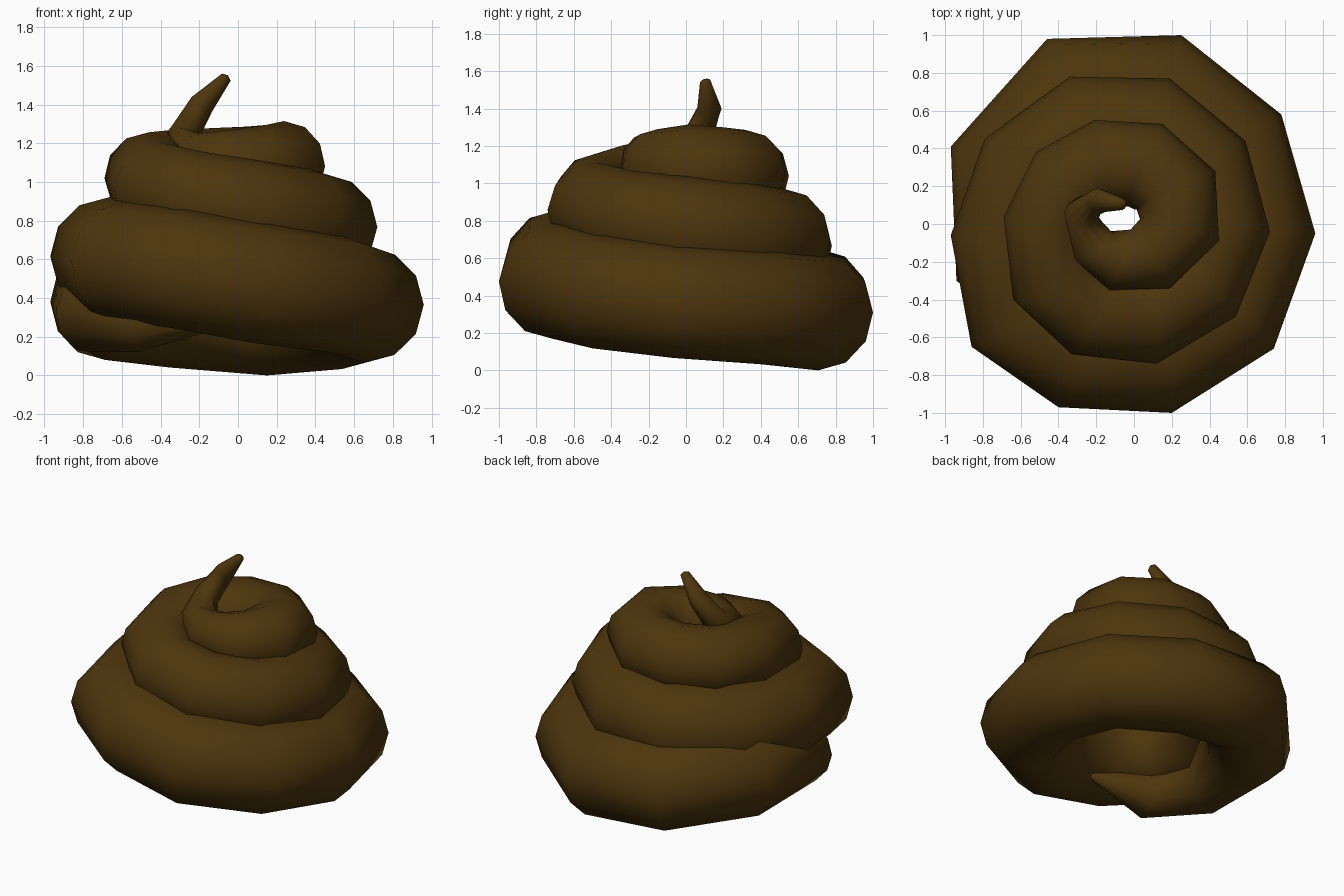
import bpy
import bmesh
from math import cos, sin, tau
from mathutils import Vector

SIDES = 12

if "Cube" in bpy.data.objects:
    bpy.data.objects.remove(bpy.data.objects["Cube"], do_unlink=True)

# Outer edge of the coil seen from above, from the tucked-in start to the curl
start = [(-.07, -.54), (-.54, -.64), (-.94, -.3)]
lower_turn = [(-.97, .41), (-.46, .98), (.25, 1), (.78, .58), (.96, -.05),
              (.74, -.66), (.2, -1), (-.4, -.97), (-.86, -.65), (-.97, -.06)]
middle_turn = [(-.79, .45), (-.34, .78), (.19, .77), (.59, .44), (.72, -.04),
               (.54, -.49), (.12, -.74), (-.33, -.69), (-.64, -.4), (-.69, .04)]
upper_turn = [(-.52, .38), (-.21, .55), (.15, .53), (.43, .28), (.45, -.09),
              (.19, -.34), (-.13, -.35), (-.34, -.17), (-.36, .1)]
curl = [(-.19, .19), (-.05, .13)]
rail = start + lower_turn + middle_turn + upper_turn + curl

# Height and thickness of the tube at key stations along the coil
height_keys = {0: .27, 1: .27, 2: .33, 3: .38, 5: .31, 7: .365, 9: .475,
               10: .55, 11: .59, 15: .69, 18: .805, 22: 1.02, 25: 1.05,
               27: 1.08, 29: 1.1, 30: 1.13, 31: 1.23, 32: 1.4, 33: 1.54}
radius_keys = {0: .02, 1: .15, 2: .21, 3: .3, 5: .31, 7: .3, 9: .31, 13: .305,
               15: .285, 18: .265, 20: .248, 22: .238, 27: .235, 28: .2,
               29: .17, 30: .13, 31: .085, 32: .065, 33: .03}


def interpolate(keys, station):
    """Linear value between the two nearest key stations."""
    before = max(k for k in keys if k <= station)
    after = min(k for k in keys if k >= station)
    if before == after:
        return keys[before]
    blend = (station - before) / (after - before)
    return keys[before] + (keys[after] - keys[before]) * blend


def direction(points, index):
    """Bisecting direction of travel at a point of a path."""
    here = points[index]
    ahead = points[min(index + 1, len(points) - 1)] - here
    behind = here - points[max(index - 1, 0)]
    return (ahead.normalized() + behind.normalized()).normalized()


def make_material(name, colour):
    material = bpy.data.materials.new(name)
    material.use_nodes = True
    material.diffuse_color = colour
    shader = next(n for n in material.node_tree.nodes if n.type == "BSDF_PRINCIPLED")
    shader.inputs["Base Color"].default_value = colour
    shader.inputs["Roughness"].default_value = .7
    return material


def sweep_tube(name, outer_points, radii, material):
    """Sweep round sections along a path given by its outer edge."""
    up = Vector((0, 0, 1))
    flat = [Vector((p.x, p.y, 0)) for p in outer_points]
    outward = [up.cross(direction(flat, i)).normalized() for i in range(len(flat))]
    centres = [p - n * r for p, n, r in zip(outer_points, outward, radii)]

    bm = bmesh.new()
    rings = []
    for i, (centre, side, radius) in enumerate(zip(centres, outward, radii)):
        lift = direction(centres, i).cross(side).normalized()
        ring = []
        for step in range(SIDES):
            angle = tau * step / SIDES
            offset = side * cos(angle) + lift * sin(angle)
            ring.append(bm.verts.new(centre + offset * radius))
        rings.append(ring)

    # Skin between neighbouring sections
    for first, second in zip(rings, rings[1:]):
        for k in range(SIDES):
            j = (k + 1) % SIDES
            bm.faces.new((first[k], first[j], second[j], second[k]))

    # Slightly domed ends
    for end, sign in ((0, -1), (-1, 1)):
        index = end % len(rings)
        tip = centres[end] + direction(centres, index) * sign * radii[end] / 2
        apex = bm.verts.new(tip)
        for k in range(SIDES):
            bm.faces.new((rings[end][k], rings[end][(k + 1) % SIDES], apex))

    bmesh.ops.recalc_face_normals(bm, faces=bm.faces)
    mesh = bpy.data.meshes.new(name)
    bm.to_mesh(mesh)
    bm.free()
    mesh.shade_smooth()
    mesh.materials.append(material)
    tube = bpy.data.objects.new(name, mesh)
    bpy.context.collection.objects.link(tube)
    return tube


# Single tapering coil with a curled tip
brown = make_material("dark brown", (.075, .036, .004, 1))
stations = range(len(rail))
path = [Vector((x, y, interpolate(height_keys, i))) for i, (x, y) in enumerate(rail)]
thickness = [interpolate(radius_keys, i) for i in stations]
sweep_tube("swirled_coil", path, thickness, brown)
